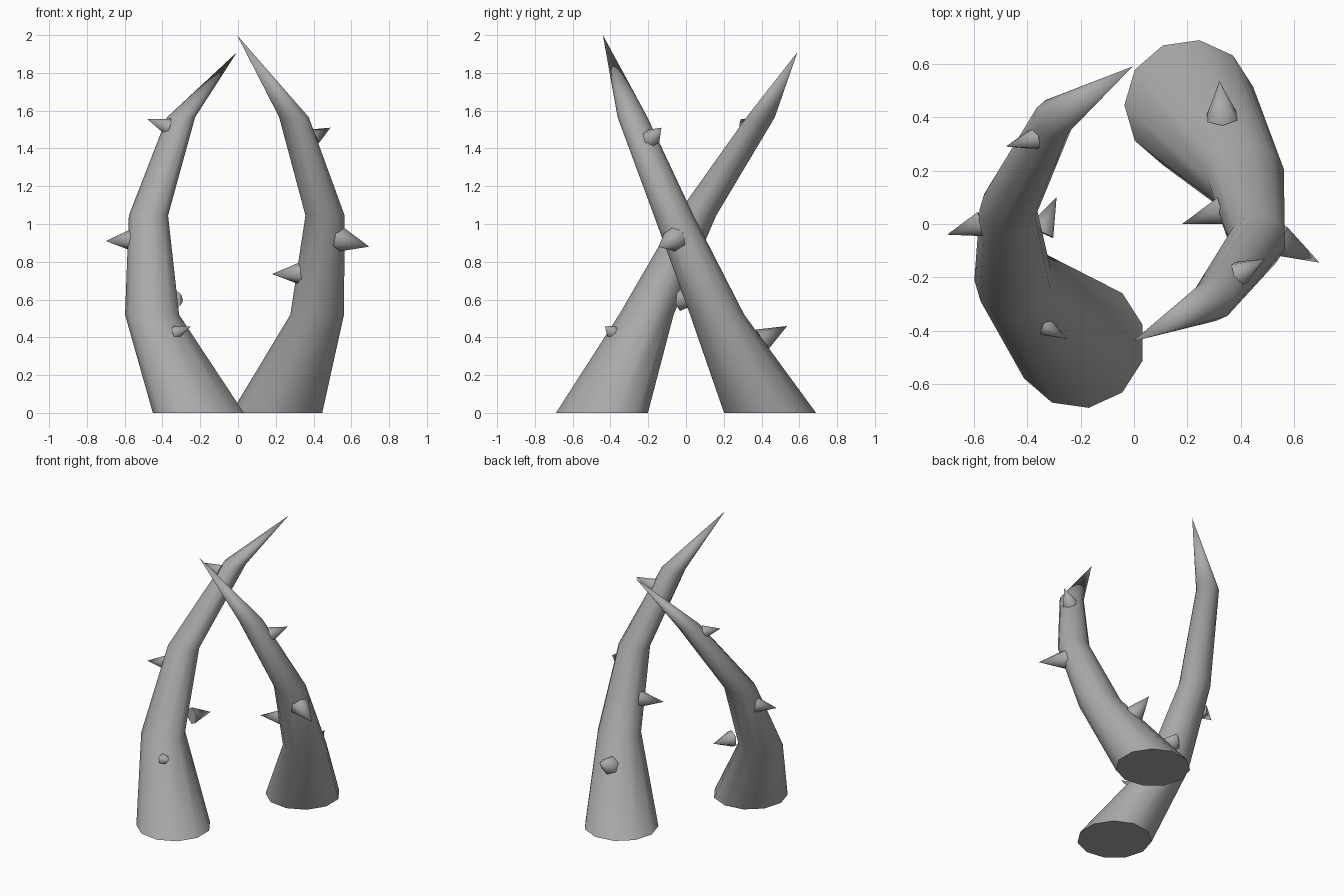
import bpy
import bmesh
import math
from mathutils import Vector

cube = bpy.data.objects.get("Cube")
if cube:
    bpy.data.objects.remove(cube, do_unlink=True)

grey = bpy.data.materials.new("horn_grey")
grey.use_nodes = True
colour = (0.4, 0.4, 0.4, 1.0)
grey.diffuse_color = colour
grey.node_tree.nodes["Principled BSDF"].inputs["Base Color"].default_value = colour


def finish(name, bm):
    """Turn a bmesh into a smooth-shaded object with sharp rims."""
    bmesh.ops.recalc_face_normals(bm, faces=bm.faces)
    mesh = bpy.data.meshes.new(name)
    bm.to_mesh(mesh)
    bm.free()
    mesh.materials.append(grey)
    obj = bpy.data.objects.new(name, mesh)
    bpy.context.collection.objects.link(obj)
    bpy.ops.object.select_all(action="DESELECT")
    obj.select_set(True)
    bpy.context.view_layer.objects.active = obj
    bpy.ops.object.shade_smooth_by_angle(angle=math.radians(62))
    return obj


def horn(name, sections, tip, sides=11):
    """Level rings (x, y, z, radius) bridged upward and closed in a point."""
    bm = bmesh.new()
    rings = []
    for x, y, z, r in sections:
        ring = []
        for k in range(sides):
            a = math.pi + math.tau * k / sides
            ring.append(bm.verts.new((x + r * math.cos(a), y + r * math.sin(a), z)))
        rings.append(ring)
    apex = bm.verts.new(tip)
    bm.faces.new(rings[0])
    for k in range(sides):
        n = (k + 1) % sides
        for low, high in zip(rings, rings[1:]):
            bm.faces.new((low[k], low[n], high[n], high[k]))
        bm.faces.new((rings[-1][k], rings[-1][n], apex))
    return finish(name, bm)


def thorn(name, base, tip, radius):
    """Six-sided cone from a base centre to its tip."""
    base, tip = Vector(base), Vector(tip)
    axis = tip - base
    bm = bmesh.new()
    bmesh.ops.create_cone(bm, cap_ends=True, segments=6, radius1=radius,
                          radius2=0, depth=axis.length)
    bmesh.ops.remove_doubles(bm, verts=bm.verts, dist=0.0001)
    turn = axis.to_track_quat("Z", "Y").to_matrix()
    bmesh.ops.rotate(bm, verts=bm.verts, matrix=turn)
    bmesh.ops.translate(bm, verts=bm.verts, vec=(base + tip) / 2)
    return finish(name, bm)


# Two curved horns that cross over each other
horn("right_horn", [(-0.205, -0.445, 0, 0.246), (-0.452, -0.21, 0.52, 0.146),
                    (-0.472, 0.055, 1.045, 0.106), (-0.30, 0.395, 1.565, 0.076)],
     (-0.005, 0.59, 1.91))
horn("left_horn", [(0.21, 0.445, 0, 0.246), (0.422, 0.165, 0.52, 0.145),
                   (0.463, -0.065, 1.045, 0.106), (0.298, -0.283, 1.565, 0.08)],
     (-0.005, -0.44, 2.0))

# Thorns on the right horn
thorn("right_outer_thorn", (-0.57, 0.0, 0.915), (-0.70, -0.04, 0.91), 0.055)
thorn("right_upper_thorn", (-0.37, 0.32, 1.515), (-0.48, 0.29, 1.555), 0.045)
thorn("right_front_thorn", (-0.33, -0.385, 0.425), (-0.25, -0.43, 0.458), 0.038)
thorn("right_inner_thorn", (-0.35, -0.03, 0.60), (-0.29, 0.10, 0.595), 0.06)

# Thorns on the left horn
thorn("left_outer_thorn", (0.54, -0.06, 0.92), (0.695, -0.145, 0.88), 0.068)
thorn("left_inner_thorn", (0.33, 0.05, 0.738), (0.18, 0.0, 0.735), 0.06)
thorn("left_upper_thorn", (0.395, -0.185, 1.455), (0.49, -0.13, 1.51), 0.05)
thorn("left_back_thorn", (0.33, 0.40, 0.385), (0.32, 0.535, 0.46), 0.064)
